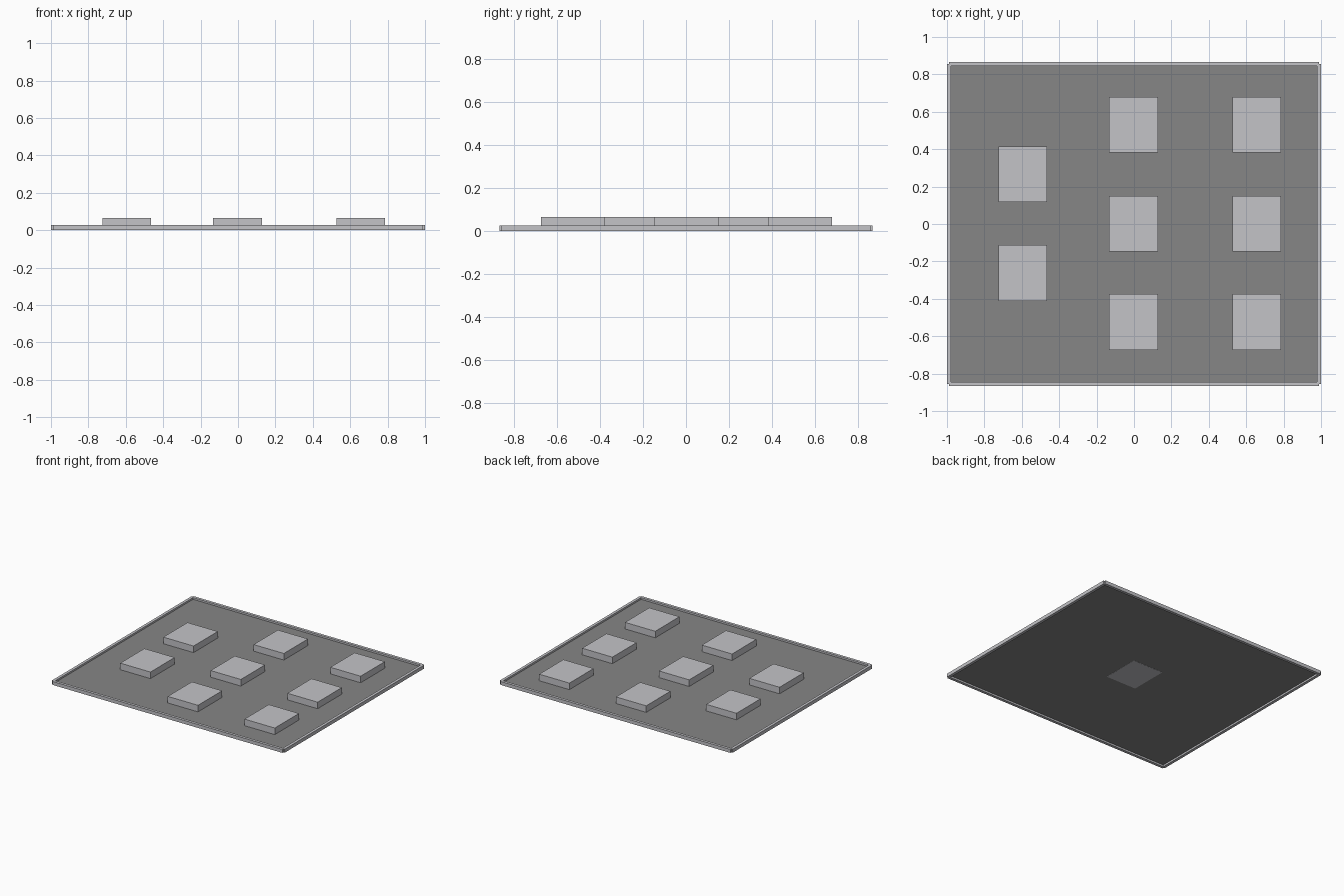
import bpy
import bmesh
from mathutils import Matrix, Vector

default = bpy.data.objects.get("Cube")
if default:
    bpy.data.objects.remove(default, do_unlink=True)


def material(name, rgb):
    mat = bpy.data.materials.new(name)
    mat.use_nodes = True
    color = (*rgb, 1.0)
    mat.diffuse_color = color
    mat.node_tree.nodes["Principled BSDF"].inputs["Base Color"].default_value = color
    return mat


def add_object(name, bm, mat):
    mesh = bpy.data.meshes.new(name)
    bm.to_mesh(mesh)
    bm.free()
    mesh.materials.append(mat)
    obj = bpy.data.objects.new(name, mesh)
    bpy.context.collection.objects.link(obj)
    return obj


def box(name, x, y, size_x, size_y, bottom, top, mat):
    bm = bmesh.new()
    place = Matrix.Translation(Vector((x, y, (bottom + top) / 2)))
    scale = Matrix.Diagonal((size_x, size_y, top - bottom, 1))
    bmesh.ops.create_cube(bm, size=1, matrix=place @ scale)
    return add_object(name, bm, mat)


dark_grey = material("dark grey", (0.24, 0.24, 0.24))
light_grey = material("light grey", (0.55, 0.55, 0.575))

HALF_X, HALF_Y = 0.989, 0.856
RIM, RIM_TOP = 0.022, 0.027
FLOOR = RIM_TOP / 2
PAD_TOP = 0.065

# Thin floor sheet at the middle height of the rim
bm = bmesh.new()
bmesh.ops.create_grid(bm, x_segments=1, y_segments=1, size=1,
                      matrix=Matrix.Translation((0, 0, FLOOR))
                      @ Matrix.Diagonal((HALF_X, HALF_Y, 1, 1)))
add_object("floor_sheet", bm, dark_grey)

# Rim bars centred on the sheet edges, leaving small notched corners
for side, x in (("left", HALF_X), ("right", -HALF_X)):
    box(f"{side}_rim", x, 0, RIM, 2 * HALF_Y, 0, RIM_TOP, light_grey)
for side, y in (("front", -HALF_Y), ("back", HALF_Y)):
    box(f"{side}_rim", 0, y, 2 * HALF_X, RIM, 0, RIM_TOP, light_grey)

# Raised pads in three columns
columns = {
    "right": (-0.595, (-0.262, 0.267)),
    "middle": (-0.003, (-0.524, 0.002, 0.53)),
    "left": (0.657, (-0.524, 0.002, 0.53)),
}
for column, (x, rows) in columns.items():
    for number, y in enumerate(rows, 1):
        is_centre = column == "middle" and number == 2
        bottom = FLOOR + (-0.001 if is_centre else 0.0005)
        box(f"{column}_pad_{number}", x, y, 0.26, 0.297, bottom, PAD_TOP, light_grey)
